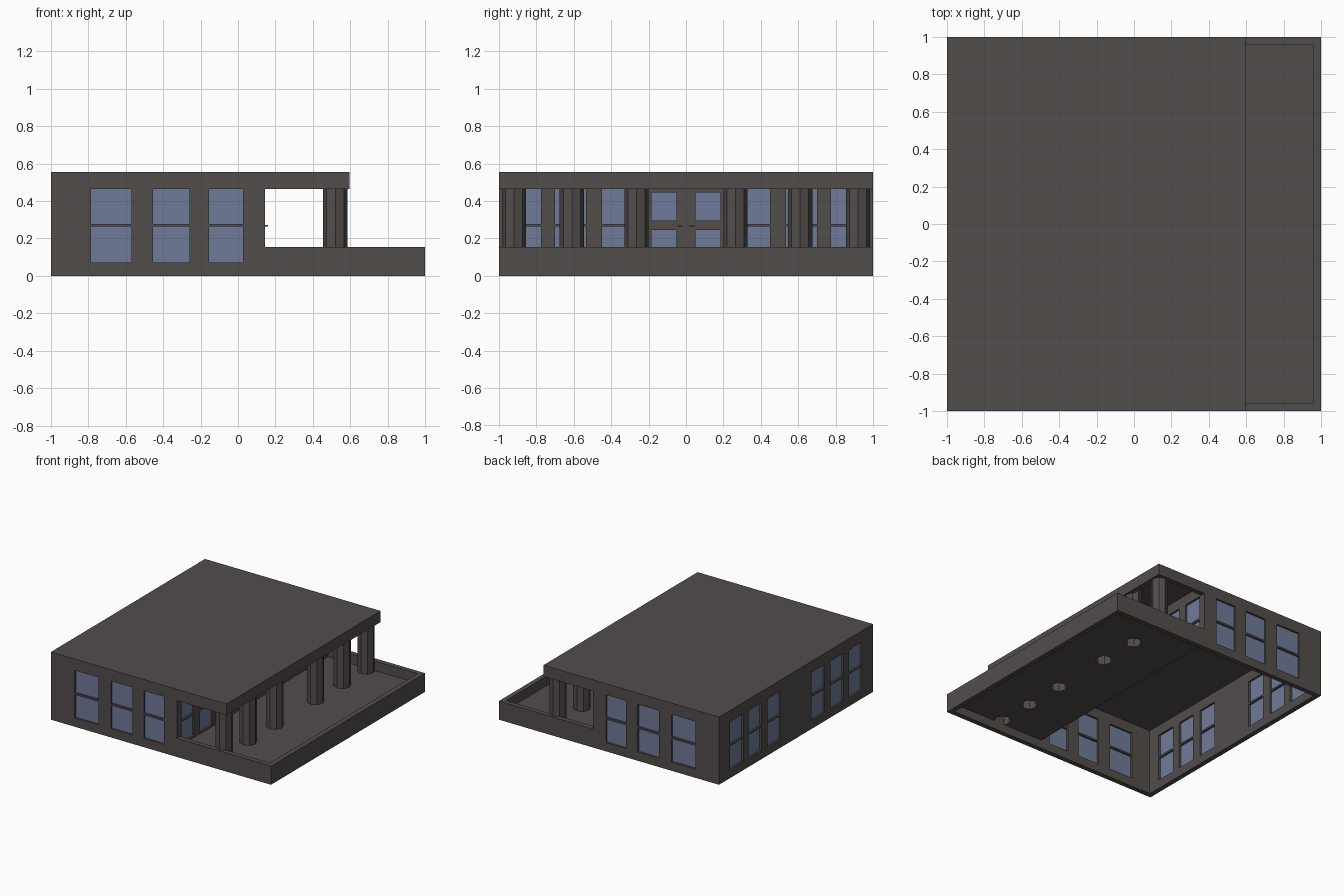
import bpy, bmesh, math
from mathutils import Matrix

cube = bpy.data.objects.get("Cube")
if cube:
    bpy.data.objects.remove(cube, do_unlink=True)


def make_material(name, rgb):
    mat = bpy.data.materials.new(name)
    mat.use_nodes = True
    mat.diffuse_color = (*rgb, 1)
    bsdf = mat.node_tree.nodes["Principled BSDF"]
    bsdf.inputs["Base Color"].default_value = (*rgb, 1)
    bsdf.inputs["Roughness"].default_value = 0.8
    return mat


STONE = make_material("dark_stone", (0.084, 0.075, 0.071))
GLASS = make_material("blue_glass", (0.162, 0.198, 0.319))


def finish(bm, name, mat):
    bmesh.ops.recalc_face_normals(bm, faces=bm.faces)
    mesh = bpy.data.meshes.new(name)
    bm.to_mesh(mesh)
    bm.free()
    mesh.materials.append(mat)
    obj = bpy.data.objects.new(name, mesh)
    bpy.context.collection.objects.link(obj)
    return obj


def add_box(bm, x, y, z):
    size = [b - a for a, b in (x, y, z)]
    mid = [(a + b) / 2 for a, b in (x, y, z)]
    bmesh.ops.create_cube(bm, size=1, matrix=Matrix.Translation(mid) @ Matrix.Diagonal((*size, 1)))


def boxes(name, mat, items):
    bm = bmesh.new()
    for item in items:
        add_box(bm, *item)
    return finish(bm, name, mat)


def extrude_profile(name, points, half):
    # Side profile in x and z, extruded along y
    bm = bmesh.new()
    face = bm.faces.new([bm.verts.new((x, -half, z)) for x, z in points])
    out = bmesh.ops.extrude_face_region(bm, geom=[face])
    verts = [v for v in out["geom"] if isinstance(v, bmesh.types.BMVert)]
    bmesh.ops.translate(bm, verts=verts, vec=(0, 2 * half, 0))
    return finish(bm, name, STONE)


def cut(obj, cutter):
    mod = obj.modifiers.new("cut", 'BOOLEAN')
    mod.operation = 'DIFFERENCE'
    mod.solver = 'EXACT'
    mod.object = cutter
    cutter.hide_render = True
    cutter.hide_set(True)


T = 0.04            # wall thickness
ROOF, EAVE, SILL = 0.556, 0.464, 0.153
PORCH, EDGE = 0.145, 0.595
FLOOR = 0.075

# Hollow shell: walls, roof and terrace parapet
shell = extrude_profile("building_shell", [
    (-1, 0), (1, 0), (1, SILL), (PORCH, SILL), (PORCH, EAVE),
    (EDGE, EAVE), (EDGE, ROOF), (-1, ROOF)], 1)
void = extrude_profile("interior_cutter", [
    (T - 1, -0.1), (1 - T, -0.1), (1 - T, 0.3), (EDGE - T, 0.3),
    (EDGE - T, ROOF - 0.01), (T - 1, ROOF - 0.01)], 1 - T)
cut(shell, void)

# Wall between the rooms and the terrace
porch_wall = boxes("porch_wall", STONE, [
    ((PORCH - T, PORCH), (T - 1, 1 - T), (0.07, ROOF - 0.005))])

# Two-sash openings along each wall
SASHES = [(0.072, 0.263), (0.278, 0.463)]
side_spans = [(-0.785, -0.568), (-0.455, -0.26), (-0.155, 0.027)]
rear_spans = [(0.2, 0.37), (0.45, 0.615), (0.685, 0.855)]
porch_spans = [(0.285, 0.45), (0.535, 0.70), (0.775, 0.94)]


def mirrored(spans):
    return spans + [(-b, -a) for a, b in spans]


side_holes = [(s, z) for s in side_spans for z in SASHES]
rear_holes = [(s, z) for s in mirrored(rear_spans) for z in SASHES]
porch_holes = [(s, z) for s in mirrored(porch_spans) for z in [(0.09, 0.263), SASHES[1]]]
porch_holes += [(s, z) for s in mirrored([(0.05, 0.185)]) for z in [(0.1, 0.246), (0.295, 0.445)]]


def around(center, half):
    return (center - half, center + half)


def layout(half, grow):
    # Boxes for every opening in the outer walls
    mid = 1 - T / 2
    items = []
    for (a, b), (c, d) in side_holes:
        for y in (-mid, mid):
            items.append(((a - grow, b + grow), around(y, half), (c - grow, d + grow)))
    for (a, b), (c, d) in rear_holes:
        items.append((around(-mid, half), (a - grow, b + grow), (c - grow, d + grow)))
    return items


def porch_layout(half, grow):
    return [(around(PORCH - T / 2, half), (a - grow, b + grow), (c - grow, d + grow))
            for (a, b), (c, d) in porch_holes]


cut(shell, boxes("window_cutter", STONE, layout(0.04, 0)))
cut(porch_wall, boxes("porch_window_cutter", STONE, porch_layout(0.04, 0)))
boxes("window_panes", GLASS, layout(0.004, 0.002))
boxes("porch_window_panes", GLASS, porch_layout(0.004, 0.002))

# Door handles
boxes("door_handles", STONE, [
    ((PORCH - 0.005, PORCH + 0.015), y, (0.264, 0.272))
    for y in mirrored([(0.02, 0.045)])])

# Terrace floor with column sockets
floor = boxes("terrace_floor", STONE, [
    ((PORCH - T, 1 - T / 2), (T / 2 - 1, 1 - T / 2), (FLOOR - 0.006, FLOOR))])


def columns(name, low, high, caps):
    bm = bmesh.new()
    for y in (-0.92, -0.61, -0.265, 0.265, 0.61, 0.92):
        bmesh.ops.create_cone(bm, cap_ends=caps, segments=8, radius1=0.065, radius2=0.065,
                              depth=high - low,
                              matrix=Matrix.Translation((0.52, y, (low + high) / 2)))
    return finish(bm, name, STONE)


# Octagonal hollow columns
columns("columns", FLOOR - 0.006, ROOF - 0.008, False)
cut(floor, columns("column_socket_cutter", 0, 0.2, True))
